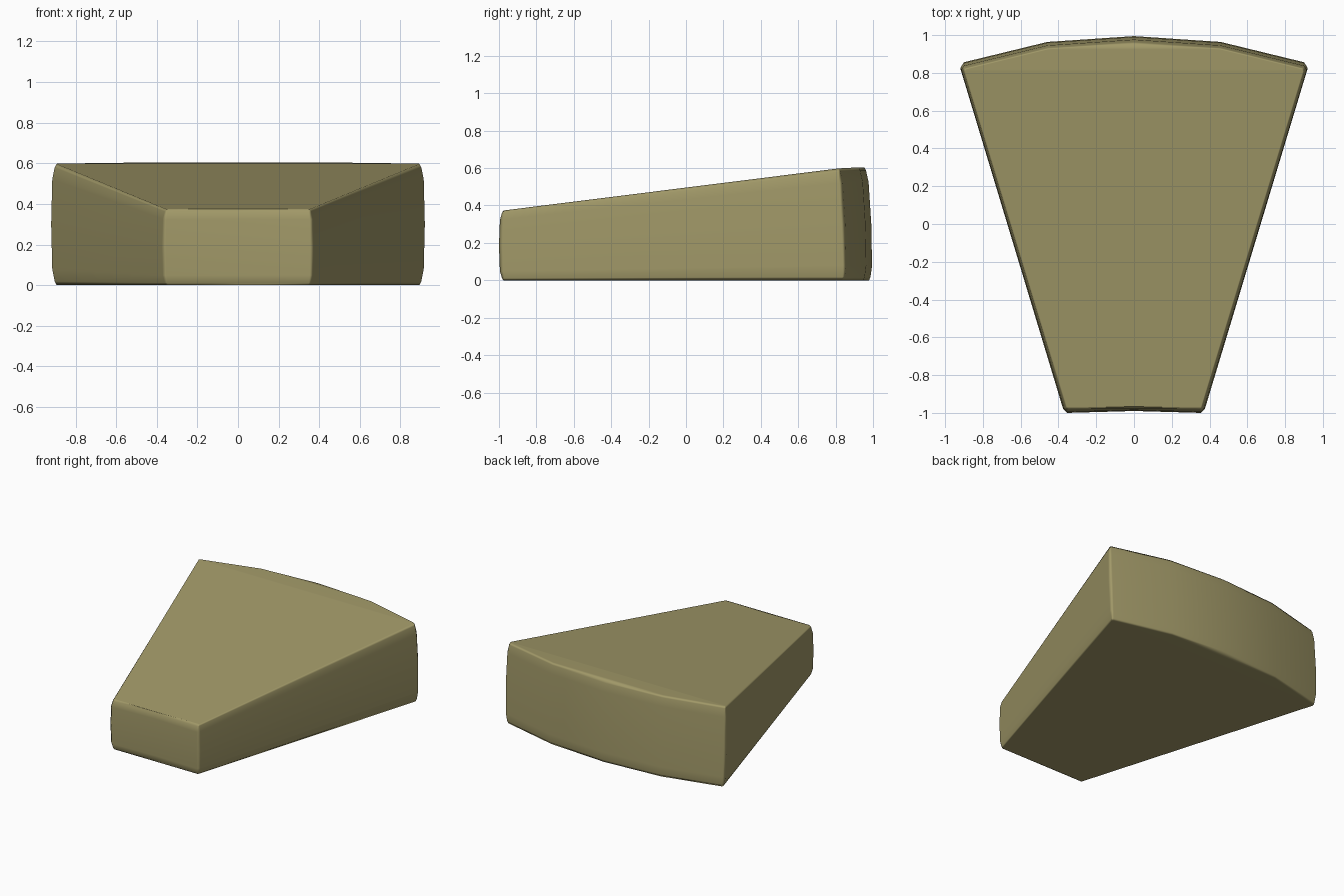
import bpy, bmesh
from mathutils import Vector

if "Cube" in bpy.data.objects:
    bpy.data.objects.remove(bpy.data.objects["Cube"])

# right half of the plan outline, front to back; small chamfers at the corners
half = [(0.355, -1.0), (0.375, -0.98), (0.92, 0.838), (0.903, 0.864), (0.46, 0.972)]
outline = [Vector(p) for p in [(0, -0.99)] + half + [(0, 1.003)]]
outline += [Vector((-x, y)) for x, y in reversed(half)]


def inset(points, d):
    """Move a counter-clockwise outline inwards by d."""
    out = []
    for i, p in enumerate(points):
        a = (p - points[i - 1]).normalized()
        b = (points[(i + 1) % len(points)] - p).normalized()
        na, nb = Vector((-a.y, a.x)), Vector((-b.y, b.x))
        out.append(p + (na + nb) * d / (1 + na.dot(nb)))
    return out


def height(y):
    """Sloping top, levelling off at the back edge."""
    return min(0.374 + (y + 0.97) * 0.1255, 0.604)


# stack of rings: softly bulging sides with rounded top and bottom edges
bm = bmesh.new()
rings = []
for t, d in [(0, 0.024), (0.03, 0.016), (0.13, 0.005), (0.5, 0),
             (0.87, 0.005), (0.97, 0.016), (1, 0.024)]:
    ring = []
    for p in inset(outline, d):
        lean = 0.025 * t if p.y > 0 else 0
        y = p.y - lean
        ring.append(bm.verts.new((p.x, y, t * height(y))))
    rings.append(ring)
n = len(outline)
for lo, hi in zip(rings, rings[1:]):
    for i in range(n):
        j = (i + 1) % n
        bm.faces.new((lo[i], lo[j], hi[j], hi[i]))

# top and bottom: strips running between the left and right halves
for ring, flip in ((rings[0], True), (rings[-1], False)):
    for i in range(n // 2):
        q = [ring[i], ring[i + 1], ring[n - i - 1], ring[-i % n]]
        q = list(dict.fromkeys(q))
        bm.faces.new(q[::-1] if flip else q)
bmesh.ops.recalc_face_normals(bm, faces=bm.faces)
for f in bm.faces:
    f.smooth = True

mesh = bpy.data.meshes.new("wedge_stone")
bm.to_mesh(mesh)
bm.free()
stone = bpy.data.objects.new("wedge_stone", mesh)
bpy.context.collection.objects.link(stone)

# keep the broad faces flat and the edges softly shaded
stone.modifiers.new("soft_edges", 'WEIGHTED_NORMAL').weight = 80

mat = bpy.data.materials.new("olive_stone")
mat.diffuse_color = (0.36, 0.32, 0.14, 1)
mat.use_nodes = True
mat.node_tree.nodes["Principled BSDF"].inputs["Base Color"].default_value = mat.diffuse_color
mesh.materials.append(mat)
